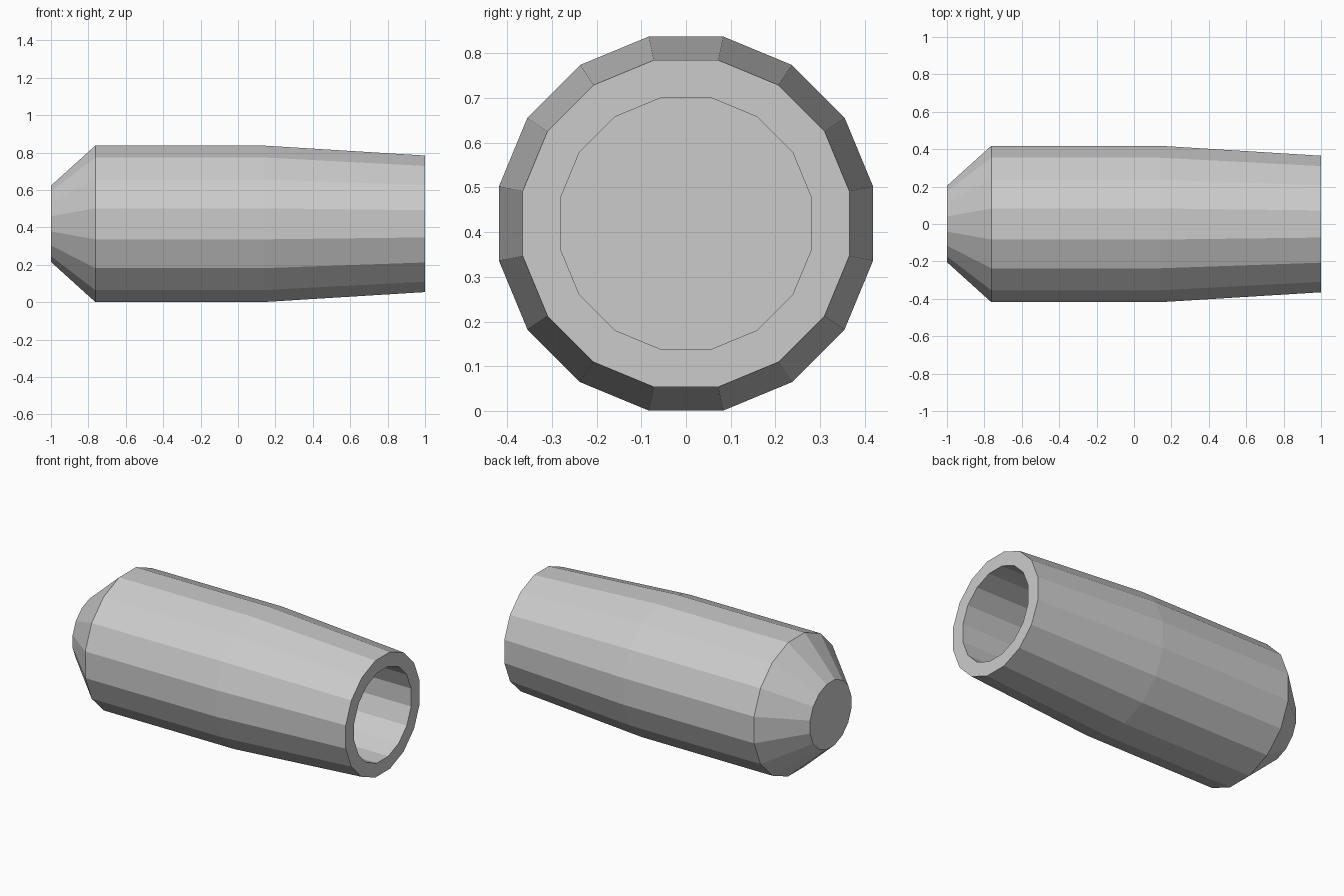
import bpy, bmesh, math

if "Cube" in bpy.data.objects:
    bpy.data.objects.remove(bpy.data.objects["Cube"])

SIDES = 16
CENTRE_Z = 0.419
FLAT = math.cos(math.pi / SIDES)   # profile radii are measured to the flats

# (x, radius to flat): nose, shoulder, straight body, tapered mouth, blind bore
PROFILE = [(-1.0, 0.204), (-0.763, 0.418), (0.14, 0.418),
           (1.0, 0.365), (1.0, 0.281), (0.1, 0.281)]


def ring(bm, x, flat_radius):
    r = flat_radius / FLAT
    angles = [(i + 0.5) * 2 * math.pi / SIDES for i in range(SIDES)]
    return [bm.verts.new((x, r * math.cos(a), CENTRE_Z + r * math.sin(a))) for a in angles]


bm = bmesh.new()
rings = [ring(bm, x, r) for x, r in PROFILE]

# Walls between neighbouring rings
for a, b in zip(rings, rings[1:]):
    for i in range(SIDES):
        j = (i + 1) % SIDES
        bm.faces.new((a[i], a[j], b[j], b[i]))

# Closed nose and bore floor
bm.faces.new(rings[0])
bm.faces.new(rings[-1])
bmesh.ops.recalc_face_normals(bm, faces=bm.faces)

mesh = bpy.data.meshes.new("hollow_barrel")
bm.to_mesh(mesh)
bm.free()
barrel = bpy.data.objects.new("hollow_barrel", mesh)
bpy.context.collection.objects.link(barrel)
